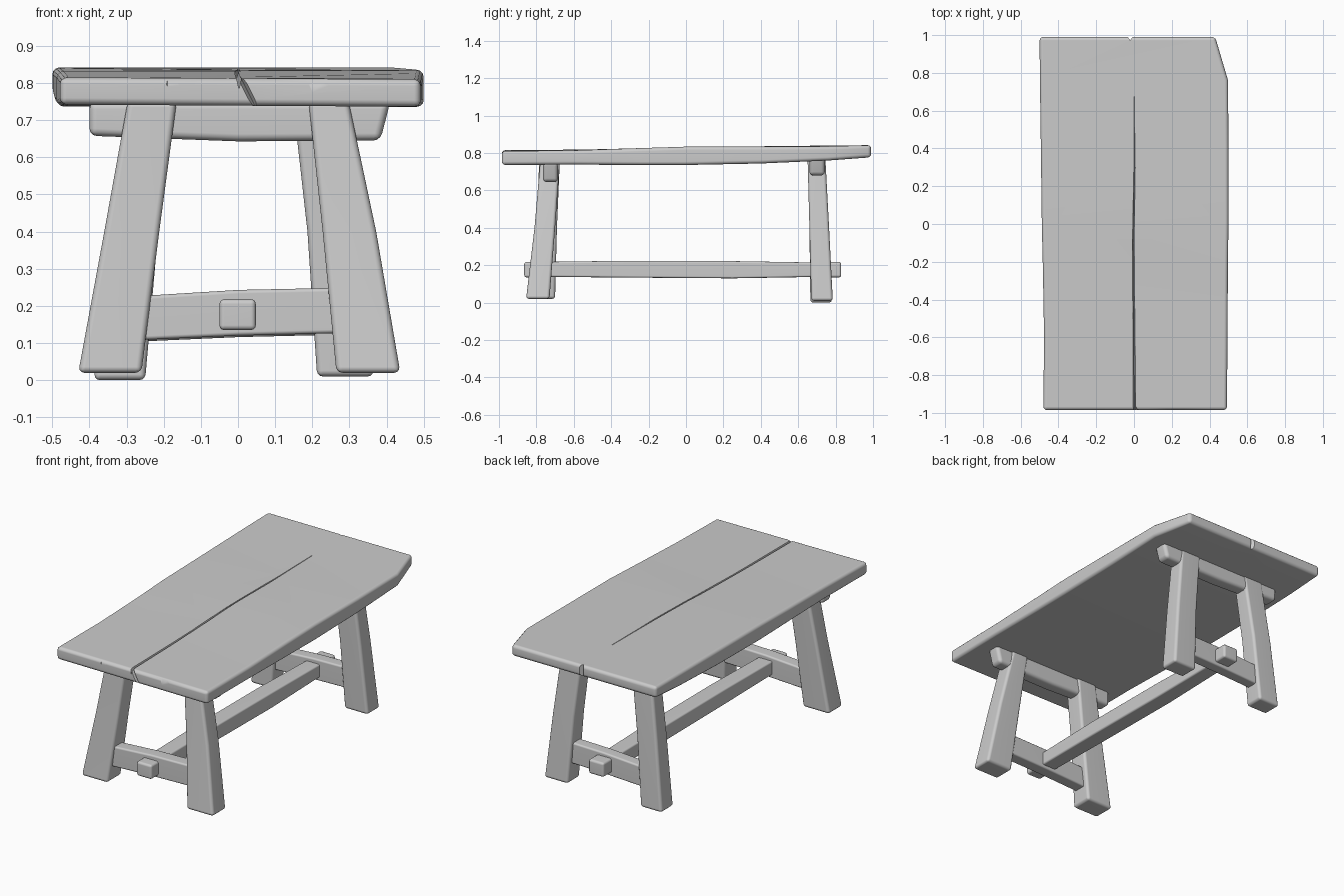
import bpy, bmesh
from mathutils import Vector

if "Cube" in bpy.data.objects:
    bpy.data.objects.remove(bpy.data.objects["Cube"])


def rect(axis, t, a0, a1, b0, b1):
    """Rectangle at position t on an axis; a and b are the other two axes in order."""
    out = []
    for a, b in ((a0, b0), (a1, b0), (a1, b1), (a0, b1)):
        p = [a, b]
        p.insert("xyz".index(axis), t)
        out.append(Vector(p))
    return out


def loft(name, quads, bevel=0.0):
    """Skin a row of four-cornered sections and cap both ends."""
    bm = bmesh.new()
    rings = [[bm.verts.new(p) for p in q] for q in quads]
    for r, s in zip(rings, rings[1:]):
        for i in range(4):
            j = (i + 1) % 4
            bm.faces.new((r[i], r[j], s[j], s[i]))
    bm.faces.new(rings[0])
    bm.faces.new(rings[-1])
    bmesh.ops.recalc_face_normals(bm, faces=bm.faces)
    me = bpy.data.meshes.new(name)
    bm.to_mesh(me)
    bm.free()
    ob = bpy.data.objects.new(name, me)
    bpy.context.collection.objects.link(ob)
    if bevel:
        m = ob.modifiers.new("bevel", 'BEVEL')
        m.width, m.segments = bevel, 3
        m.limit_method, m.angle_limit = 'ANGLE', 0.6
    return ob


def finish(ob):
    """Apply modifiers, then smooth the worn edges and keep flats flat."""
    bpy.ops.object.select_all(action='DESELECT')
    bpy.context.view_layer.objects.active = ob
    ob.select_set(True)
    for m in list(ob.modifiers):
        bpy.ops.object.modifier_apply(modifier=m.name)
    bpy.ops.object.shade_smooth_by_angle(angle=0.6)
    w = ob.modifiers.new("flat_normals", 'WEIGHTED_NORMAL')
    w.keep_sharp = True


# Table top: y, left x, right x, left bottom/top z, right bottom/top z
stations = [
    (-0.985, -0.48, 0.492, 0.742, 0.815, 0.736, 0.810),
    (-0.60, -0.476, 0.495, 0.741, 0.818, 0.738, 0.814),
    (-0.25, -0.482, 0.497, 0.738, 0.824, 0.736, 0.826),
    (0.0, -0.488, 0.50, 0.737, 0.832, 0.736, 0.834),
    (0.40, -0.493, 0.50, 0.744, 0.836, 0.744, 0.834),
    (0.76, -0.498, 0.498, 0.760, 0.840, 0.760, 0.836),
    (0.99, -0.50, 0.43, 0.777, 0.842, 0.777, 0.842),
]
top = loft("table_top", [[Vector((xl, y, bl)), Vector((xr, y, br)),
                          Vector((xr, y, tr)), Vector((xl, y, tl))]
                         for y, xl, xr, bl, tl, br, tr in stations], 0.018)


def diamond(axis, c, a, b):
    """Diamond section round point c for crack and dent cutters."""
    u, v = {"y": ((a, 0, 0), (0, 0, b)), "z": ((a, 0, 0), (0, b, 0))}[axis]
    c, u, v = Vector(c), Vector(u), Vector(v)
    return [c - u, c - v, c + u, c + v]


# Long crack in the top, split at the front end, dents along the ends and side
cutters = [
    loft("crack", [diamond("y", (x, y, z), w, d) for x, y, z, w, d in (
        (0.003, -1.05, 0.812, 0.007, 0.03), (0.0, -0.6, 0.817, 0.006, 0.02),
        (-0.004, -0.1, 0.828, 0.005, 0.015), (0.003, 0.3, 0.836, 0.004, 0.012),
        (0.0, 0.68, 0.839, 0.002, 0.004))]),
    loft("split", [diamond("z", p, 0.009, 0.022) for p in (
        (-0.01, -0.987, 0.85), (0.02, -0.986, 0.79), (0.055, -0.986, 0.72))]),
    loft("back_dent", [diamond("z", (-0.02, 0.992, z), 0.014, 0.02) for z in (0.7, 0.9)]),
    loft("front_dent_a", [diamond("z", (-0.19, -0.992, z), 0.04, s)
                          for z, s in ((0.77, 0.001), (0.87, 0.03))]),
    loft("front_dent_b", [diamond("z", (0.2, -0.992, z), 0.06, s)
                          for z, s in ((0.75, 0.001), (0.87, 0.03))]),
]
for c in cutters:
    c.hide_render = True
    m = top.modifiers.new(c.name, 'BOOLEAN')
    m.operation, m.object, m.solver = 'DIFFERENCE', c, 'EXACT'
finish(top)
for c in cutters:
    bpy.data.objects.remove(c)

# Splayed legs: foot, middle and head sections as x0, x1, y0, y1, z
legs = {
    "front_left_leg": [(-0.43, -0.26, -0.83, -0.70, 0.02),
                       (-0.36, -0.212, -0.80, -0.69, 0.40),
                       (-0.297, -0.165, -0.785, -0.675, 0.75)],
    "front_right_leg": [(0.265, 0.437, -0.855, -0.73, 0.02),
                        (0.228, 0.372, -0.81, -0.70, 0.40),
                        (0.19, 0.298, -0.78, -0.675, 0.75)],
    "back_left_leg": [(-0.388, -0.25, 0.665, 0.78, 0.0),
                      (-0.345, -0.215, 0.66, 0.765, 0.40),
                      (-0.295, -0.165, 0.65, 0.745, 0.775)],
    "back_right_leg": [(0.213, 0.365, 0.67, 0.785, 0.01),
                       (0.187, 0.325, 0.66, 0.765, 0.40),
                       (0.145, 0.28, 0.65, 0.745, 0.775)],
}
for name, rows in legs.items():
    finish(loft(name, [rect("z", r[4], *r[:4]) for r in rows], 0.016))

# Bearers under the top, undercut at their ends
for name, y0, y1, z, zt in (("front_bearer", -0.765, -0.685, 0.645, 0.75),
                            ("back_bearer", 0.66, 0.742, 0.68, 0.775)):
    ob = loft(name, [rect("x", -0.40, y0, y1, z + 0.013, zt),
                     rect("x", 0.0, y0, y1, z - 0.002, zt),
                     rect("x", 0.395, y0, y1, z, zt)], 0.02)
    for v in ob.data.vertices:
        if v.co.z < zt - 0.02 and v.co.x > 0.3:
            v.co.x -= 0.012
        elif v.co.z > zt - 0.02 and v.co.x > 0.3:
            v.co.x += 0.015
    finish(ob)

# Low cross rails between each pair of legs
for name, y0, y1, dz in (("front_cross_rail", -0.80, -0.725, 0.0),
                         ("back_cross_rail", 0.685, 0.755, -0.004)):
    finish(loft(name, [rect("x", -0.29, y0, y1, 0.107 + dz, 0.225 + dz),
                       rect("x", 0.0, y0, y1, 0.12 + dz, 0.243 + dz),
                       rect("x", 0.29, y0, y1, 0.127 + dz, 0.249 + dz)], 0.01))

# Long rail through both cross rails, with narrower tenon ends
finish(loft("long_rail", [rect("y", -0.76, -0.047, 0.045, 0.138, 0.218),
                          rect("y", -0.30, -0.05, 0.05, 0.134, 0.224),
                          rect("y", 0.25, -0.05, 0.05, 0.13, 0.222),
                          rect("y", 0.72, -0.045, 0.045, 0.138, 0.214)], 0.01))
for name, y0, y1 in (("front_tenon", -0.865, -0.74), ("back_tenon", 0.70, 0.83)):
    finish(loft(name, [rect("y", y, -0.05, 0.048, 0.135, 0.218) for y in (y0, y1)], 0.013))
